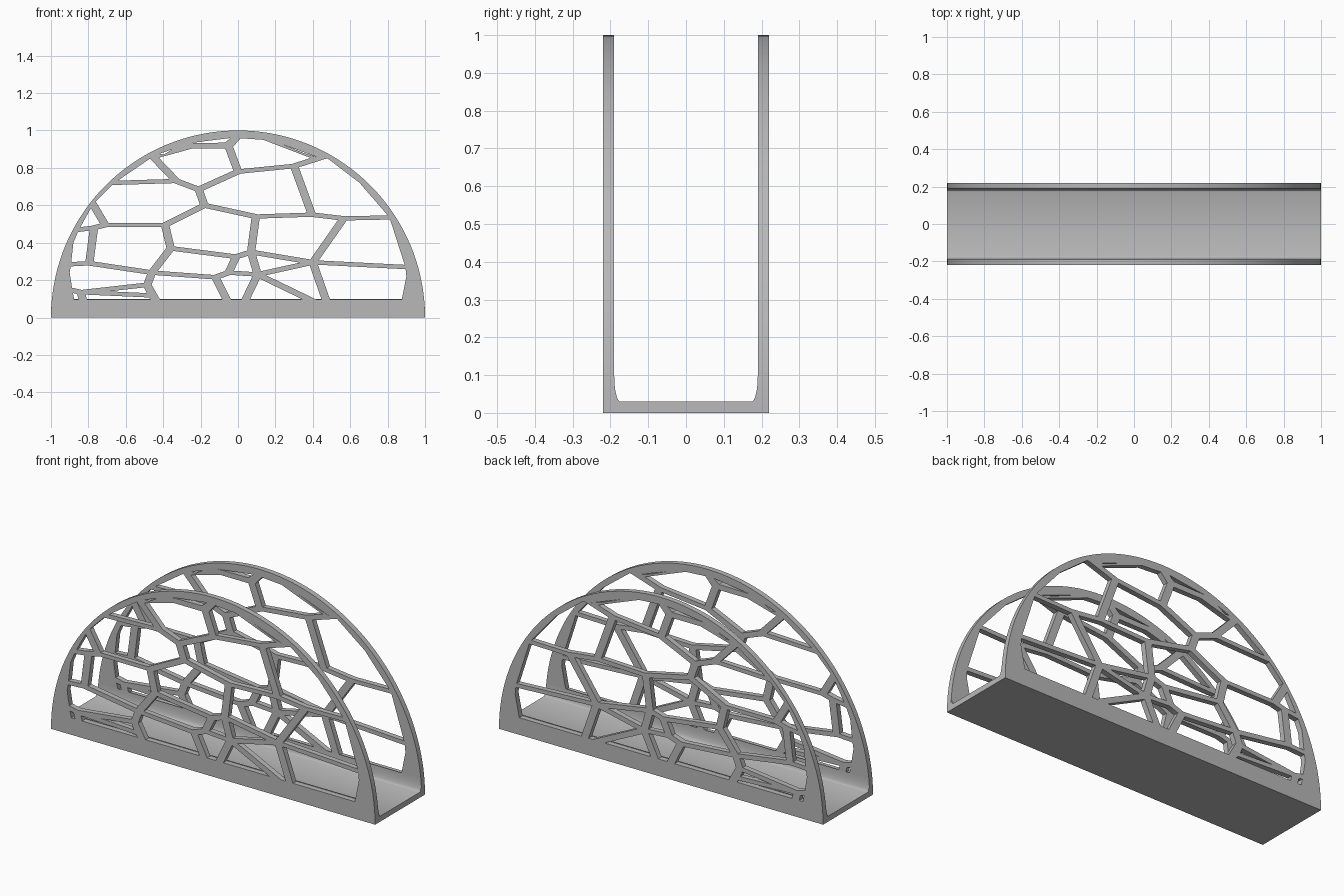
import bpy
import bmesh
from math import sin, cos, pi, sqrt
from mathutils import Vector

if "Cube" in bpy.data.objects:
    bpy.data.objects.remove(bpy.data.objects["Cube"], do_unlink=True)

HALF_DEPTH = 0.22
THICK = 0.03
INNER = HALF_DEPTH - THICK

grey = bpy.data.materials.new("plain grey")
grey.use_nodes = True
grey.diffuse_color = (0.48, 0.48, 0.48, 1)
grey.node_tree.nodes["Principled BSDF"].inputs["Base Color"].default_value = grey.diffuse_color

# Junctions of the lattice: lowercase between struts, uppercase on the rim or base
nodes = {
    "b": (-.33, .73), "c": (-.21, .685), "d": (0, .78), "e": (-.05, .915),
    "f": (.3, .81), "g": (.395, .55), "h": (.565, .53), "i": (.095, .54),
    "j": (-.18, .6), "k": (-.39, .495), "l": (-.36, .37), "m": (-.46, .24),
    "n": (-.71, .495), "o": (-.77, .48), "p": (-.795, .29), "q": (.07, .35),
    "r": (-.01, .325), "s": (.4, .295), "t": (.105, .23), "u": (-.05, .24),
    "v": (-.12, .215), "w": (-.255, .915), "x": (-.485, .175),
    "y": (-.84, .135), "z": (-.46, .118),
    "A": (-.455, .86), "B": (-.66, .72), "C": (-.775, .605), "D": (-.85, .47),
    "F": (-.88, .4), "E": (-.893, .285), "H": (-.9, .24), "G": (-.885, .145),
    "L": (-.875, .095), "I": (-.83, .095), "J": (-.44, .095), "K": (-.06, .095),
    "Z": (.04, .095), "Y": (.385, .095), "W": (.47, .095), "V": (.875, .095),
    "U": (.9, .22), "T": (.895, .27), "S": (.81, .535), "M": (.65, .72),
    "R": (.48, .85), "Q": (.41, .845), "P": (.135, .95), "N": (-.01, .96),
}

# Each opening is a loop of junctions
cells = ("Awedcb AbB BbcjknC CnoD DopEF onklmp EpmxyGH GyIL yxz yzJI eNPQfd "
         "QRMShgf hSTs sTUVW tsWY tYZ rqtu qst ighsq kjiqrl lruvm mvKJx vutZK "
         "cdfgij").split()

# Thin slits left between the upper struts and the rim
slits = [
    [(-.42, .875), (-.35, .9), (-.395, .872)],
    [(-.26, .932), (-.04, .96), (-.07, .935)],
    [(.24, .925), (.35, .88), (.43, .855)],
]


def opening(names):
    """Inset a loop of junctions by half a strut; rim edges stay in place."""
    pts = [Vector(nodes[n]) for n in names]
    area = sum(p.x * q.y - q.x * p.y for p, q in zip(pts, pts[1:] + pts[:1]))
    if area < 0:
        pts.reverse()
        names = names[::-1]
    lines = []
    for i, p in enumerate(pts):
        j = (i + 1) % len(pts)
        along = (pts[j] - p).normalized()
        normal = Vector((-along.y, along.x))
        on_rim = names[i].isupper() and names[j].isupper() and names[i] + names[j] not in ("AB",) * 0
        inset = 0 if on_rim else 0.011 + 0.011 * abs(normal.x)
        lines.append((normal, normal.dot(p) + inset))
    corners = []
    for i, (n2, d2) in enumerate(lines):
        n1, d1 = lines[i - 1]
        det = n1.x * n2.y - n1.y * n2.x
        corners.append(((d1 * n2.y - d2 * n1.y) / det, (n1.x * d2 - n2.x * d1) / det))
    return corners


def add_loop(curve, pts):
    spline = curve.splines.new("POLY")
    spline.points.add(len(pts) - 1)
    for point, (x, z) in zip(spline.points, pts):
        point.co = (x, z, 0, 1)
    spline.use_cyclic_u = True


def add_object(name, mesh):
    obj = bpy.data.objects.new(name, mesh)
    bpy.context.collection.objects.link(obj)
    mesh.materials.clear()
    mesh.materials.append(grey)
    bpy.ops.object.select_all(action="DESELECT")
    obj.select_set(True)
    bpy.context.view_layer.objects.active = obj
    bpy.ops.object.shade_smooth_by_angle(angle=pi / 6)
    return obj


# Half-round panel outline with its openings, filled and thickened
curve = bpy.data.curves.new("panel_outline", "CURVE")
curve.dimensions = "2D"
curve.fill_mode = "BOTH"
curve.extrude = THICK / 2
STEPS = 72
add_loop(curve, [(cos(pi * i / STEPS), sin(pi * i / STEPS)) for i in range(STEPS + 1)])
for cell in cells:
    add_loop(curve, opening(cell))
for slit in slits:
    add_loop(curve, slit)
outline = bpy.data.objects.new("panel_outline", curve)
bpy.context.collection.objects.link(outline)
bpy.context.view_layer.update()
evaluated = outline.evaluated_get(bpy.context.evaluated_depsgraph_get())
panel_mesh = bpy.data.meshes.new_from_object(evaluated)
bpy.data.objects.remove(outline, do_unlink=True)

bm = bmesh.new()
bm.from_mesh(panel_mesh)
bmesh.ops.remove_doubles(bm, verts=bm.verts, dist=0.0001)
bmesh.ops.recalc_face_normals(bm, faces=bm.faces)
bm.to_mesh(panel_mesh)
bm.free()

# The same panel stands at the front and the back
for name, side in (("front_panel", -1), ("back_panel", 1)):
    panel = add_object(name, panel_mesh.copy())
    panel.rotation_euler.x = pi / 2
    panel.location.y = side * (HALF_DEPTH - THICK / 2)

# Floor between the panels, with a curved fillet up each side
fillet = [(INNER - 0.016 * (1 - sin(a)), 0.1 - 0.07 * cos(a))
          for a in (pi / 2 * i / 8 for i in range(9))]
half = [(INNER, 0)] + fillet[::-1]
profile = half + [(-y, z) for y, z in reversed(half)]
bm = bmesh.new()
ends = [[bm.verts.new((s * sqrt(1 - z * z), y, z)) for y, z in profile] for s in (-1, 1)]
for ring in ends:
    bm.faces.new(ring)
for i in range(len(profile)):
    bm.faces.new((ends[0][i - 1], ends[0][i], ends[1][i], ends[1][i - 1]))
bmesh.ops.recalc_face_normals(bm, faces=bm.faces)
floor_mesh = bpy.data.meshes.new("floor")
bm.to_mesh(floor_mesh)
bm.free()
add_object("floor", floor_mesh)
